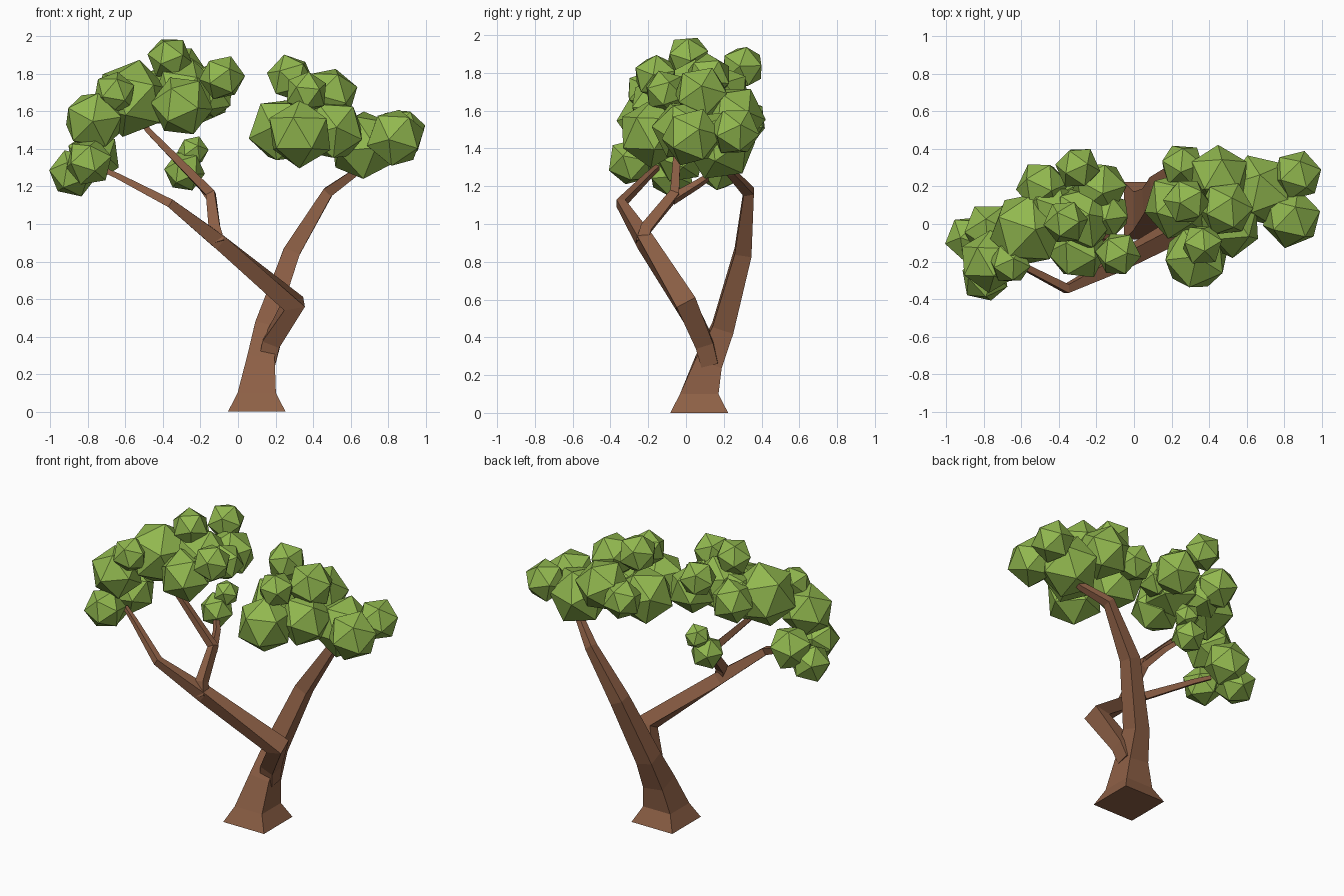
import bpy, bmesh, math, random
from mathutils import Vector, Euler

random.seed(4)


def material(name, colour):
    m = bpy.data.materials.new(name)
    m.diffuse_color = (*colour, 1)
    return m


bark = material("brown bark", (0.27, 0.117, 0.061))
leaf = material("leaf green", (0.285, 0.48, 0.078))


def finish(name, bm, mat):
    bmesh.ops.recalc_face_normals(bm, faces=bm.faces)
    me = bpy.data.meshes.new(name)
    bm.to_mesh(me)
    bm.free()
    me.materials.append(mat)
    bpy.context.collection.objects.link(bpy.data.objects.new(name, me))


def limb(name, pts):
    """Square tube along points (x, y, z, half width)."""
    bm = bmesh.new()
    ps = [Vector(p[:3]) for p in pts]
    rings = []
    for i, p in enumerate(ps):
        a = (p - ps[i - 1]).normalized() if i else Vector()
        b = (ps[i + 1] - p).normalized() if i + 1 < len(ps) else Vector()
        t = Vector((0, 0, 1)) if p.z < 0.15 else (a + b).normalized()
        u = Vector((0, 1, 0))
        u = (u - t * t.dot(u)).normalized()
        v = t.cross(u)
        h = pts[i][3]
        rings.append([bm.verts.new(p + u * (h * c) + v * (h * d))
                      for c, d in ((1, 1), (-1, 1), (-1, -1), (1, -1))])
    for r, s in zip(rings, rings[1:]):
        for k in range(4):
            n = (k + 1) % 4
            bm.faces.new((r[k], r[n], s[n], s[k]))
    bm.faces.new(rings[0])
    bm.faces.new(rings[-1])
    finish(name, bm, bark)


# Trunk running on into the right bough
limb("trunk", [(.10, .07, 0, .153), (.10, .07, .10, .102), (.12, .12, .27, .073),
               (.145, .195, .45, .058), (.285, .302, .85, .045), (.48, .332, 1.17, .028),
               (.62, .24, 1.27, .02), (.72, .2, 1.36, .015)])
# Left bough with its elbow
limb("left_bough", [(.155, .125, .26, .045), (.18, .098, .37, .048), (.297, .0, .575, .056),
                    (-.10, -.215, .905, .04), (-.36, -.345, 1.11, .023),
                    (-.64, -.20, 1.255, .015), (-.74, -.15, 1.30, .012)])
# Upper branch and its side twig
limb("upper_branch", [(-.10, -.235, .90, .03), (-.125, -.21, .98, .03),
                      (-.145, -.06, 1.16, .025), (-.48, -.04, 1.50, .015),
                      (-.55, -.04, 1.6, .012)])
limb("side_twig", [(-.14, -.075, 1.13, .022), (-.20, .06, 1.21, .017), (-.27, .15, 1.27, .012)])

# Leaf balls (x, y, z, radius) for each crown
crowns = {
    "left_crown_leaves": [
        (-.30, .30, 1.83, .115), (-.49, .20, 1.69, .135), (-.28, .03, 1.69, .18),
        (-.365, .01, 1.885, .115), (-.185, .19, 1.69, .15), (-.57, -.03, 1.67, .2),
        (-.30, -.14, 1.63, .16), (-.085, -.16, 1.78, .118), (-.66, -.21, 1.70, .11),
        (-.14, .05, 1.69, .12), (-.45, .09, 1.67, .15)],
    "left_low_leaves": [
        (-.77, -.2, 1.55, .16), (-.77, -.03, 1.36, .14),
        (-.88, -.08, 1.27, .125), (-.795, -.29, 1.33, .125)],
    "twig_leaves": [(-.285, .18, 1.28, .105), (-.24, .22, 1.39, .08)],
    "right_crown_leaves": [
        (.26, .31, 1.54, .12), (.45, .25, 1.57, .165), (.28, .12, 1.78, .122),
        (.49, .08, 1.69, .145), (.67, .18, 1.42, .188), (.87, .26, 1.49, .13),
        (.84, .03, 1.46, .155), (.33, -.18, 1.48, .175), (.365, -.11, 1.70, .112),
        (.51, -.01, 1.50, .165), (.235, .10, 1.50, .178)],
}
for name, balls in crowns.items():
    bm = bmesh.new()
    for x, y, z, r in balls:
        rot = Euler([random.uniform(0, math.tau) for _ in range(3)]).to_matrix().to_4x4()
        rot.translation = (x, y, z)
        bmesh.ops.create_icosphere(bm, subdivisions=1, radius=r * 1.05, matrix=rot)
    finish(name, bm, leaf)
